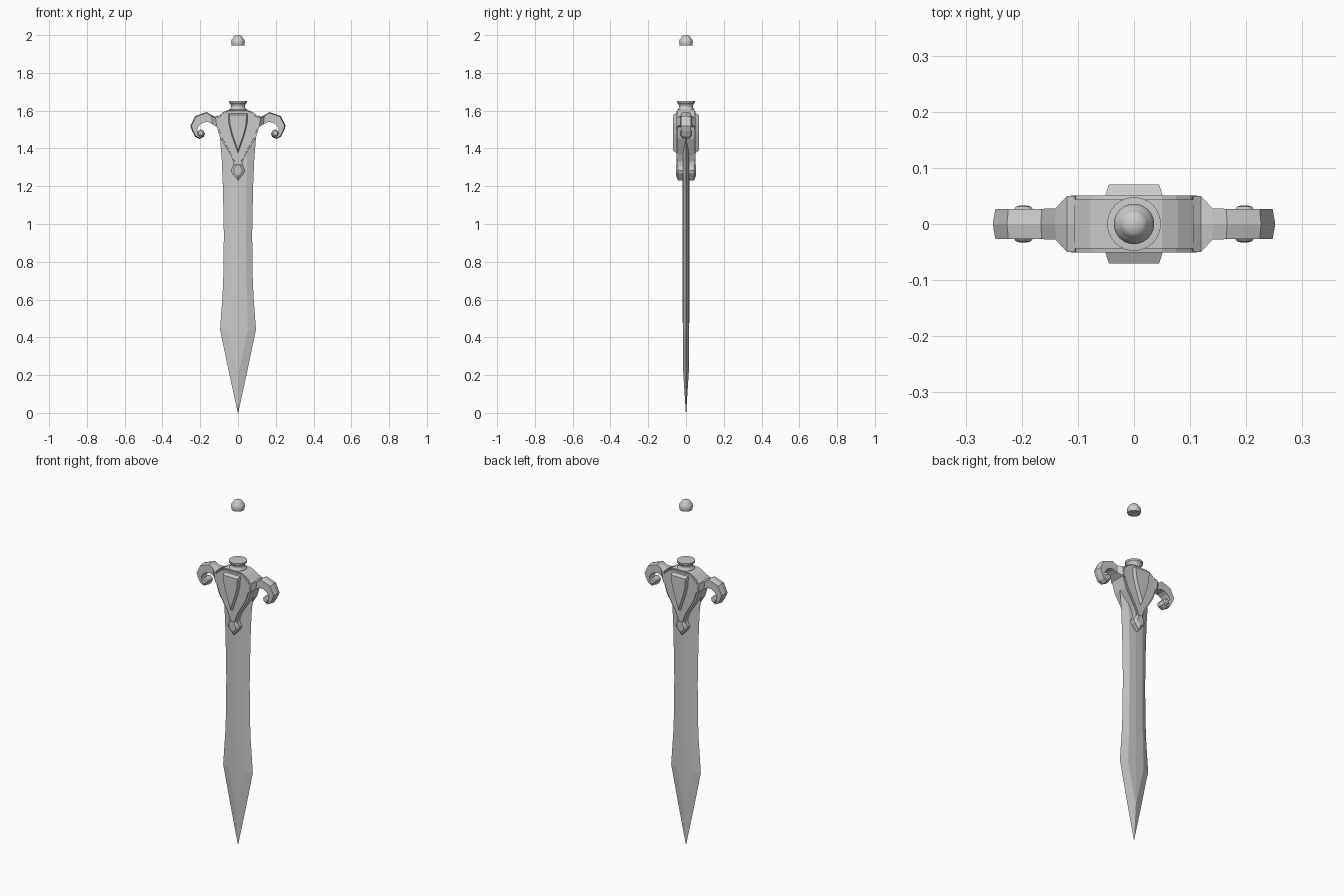
import bpy, bmesh, math
from mathutils import Vector


def loft(name, rings, bevel=0.0):
    """Skin a list of equal-length point rings and cap both ends."""
    bm = bmesh.new()
    vs = [[bm.verts.new(p) for p in r] for r in rings]
    n = len(rings[0])
    for a, b in zip(vs, vs[1:]):
        for i in range(n):
            j = (i + 1) % n
            bm.faces.new((a[i], a[j], b[j], b[i]))
    bm.faces.new(vs[0])
    bm.faces.new(vs[-1])
    bmesh.ops.remove_doubles(bm, verts=bm.verts, dist=1e-5)
    bmesh.ops.recalc_face_normals(bm, faces=bm.faces)
    me = bpy.data.meshes.new(name)
    bm.to_mesh(me)
    bm.free()
    ob = bpy.data.objects.new(name, me)
    bpy.context.collection.objects.link(ob)
    if bevel:
        m = ob.modifiers.new("bevel", "BEVEL")
        m.width, m.segments, m.limit_method = bevel, 1, "ANGLE"
    return ob


def smooth(ob):
    bpy.ops.object.select_all(action="DESELECT")
    ob.select_set(True)
    bpy.context.view_layer.objects.active = ob
    bpy.ops.object.shade_smooth_by_angle(angle=math.radians(35))


def mirrored(half):
    """Close a right-half outline (top to bottom) across x = 0."""
    return half + [(-x, z) for x, z in reversed(half) if x > 0]


def plate(name, half, layers, bevel=0.0):
    """Front outline stacked along y; layers are (y, scale) about a centre."""
    pts = mirrored(half)
    cz = (max(z for _, z in pts) * 0.65 + min(z for _, z in pts) * 0.35)
    return loft(name, [[(x * s, y, cz + (z - cz) * s) for x, z in pts]
                       for y, s in layers], bevel)


def lathe(name, prof, centre=(0, 0, 0), axis="z", n=24):
    c = Vector(centre)
    rings = []
    for r, h in prof:
        ring = []
        for k in range(n):
            a = 2 * math.pi * k / n
            u, v = r * math.cos(a), r * math.sin(a)
            ring.append(c + Vector((u, v, h) if axis == "z" else (u, h, v)))
        rings.append(ring)
    ob = loft(name, rings)
    smooth(ob)
    return ob


# Blade: (z, half width, flat half width, flat depth, ridge depth)
stations = [(0.0, 0.001, 0.0005, 0.0005, 0.001), (0.22, 0.049, 0.005, 0.014, 0.015),
            (0.44, 0.095, 0.052, 0.015, 0.017), (0.62, 0.082, 0.047, 0.015, 0.018),
            (0.74, 0.077, 0.045, 0.015, 0.018), (0.95, 0.075, 0.043, 0.015, 0.018),
            (1.2, 0.08, 0.045, 0.015, 0.018), (1.34, 0.086, 0.048, 0.015, 0.018),
            (1.48, 0.097, 0.052, 0.015, 0.018)]
loft("blade", [[(w, 0, z), (f, d, z), (0, r, z), (-f, d, z),
                (-w, 0, z), (-f, -d, z), (0, -r, z), (f, -d, z)]
               for z, w, f, d, r in stations])

# Guard body, tapering to the lower neck
body = [(0.05, 1.605), (0.078, 1.592), (0.108, 1.568), (0.12, 1.545), (0.108, 1.5),
        (0.092, 1.45), (0.04, 1.365), (0.025, 1.33), (0.022, 1.29)]
plate("guard_body", body, [(-0.044, 1), (0.044, 1)])

# Raised face of the guard and its panel and drop, front and back
face = [(0.05, 1.6), (0.075, 1.588), (0.101, 1.566), (0.113, 1.542), (0.1, 1.5),
        (0.084, 1.453), (0.034, 1.367), (0.017, 1.33), (0.013, 1.295)]
panel = [(0.052, 1.587), (0.05, 1.535), (0.036, 1.475), (0.0, 1.372)]
drop = [(0.016, 1.325), (0.037, 1.283), (0.032, 1.268), (0.0, 1.23)]
for side, label in ((-1, "front"), (1, "back")):
    plate("guard_face_" + label, face, [(side * 0.042, 1), (side * 0.051, 0.99)])
    plate("panel_" + label, panel, [(side * 0.048, 1), (side * 0.07, 0.86)])
    plate("drop_" + label, drop, [(side * 0.01, 1), (side * 0.042, 1),
                                  (side * 0.053, 0.6)])

# Curled arms: (outer x, outer z, inner x, inner z, half depth)
arm = [(0.105, 1.572, 0.1, 1.505, 0.05), (0.119, 1.562, 0.112, 1.513, 0.05),
       (0.14, 1.572, 0.135, 1.528, 0.028), (0.165, 1.588, 0.16, 1.54, 0.027),
       (0.192, 1.579, 0.182, 1.538, 0.027), (0.224, 1.567, 0.202, 1.526, 0.027),
       (0.247, 1.518, 0.215, 1.508, 0.027), (0.238, 1.493, 0.216, 1.497, 0.026),
       (0.224, 1.466, 0.21, 1.485, 0.025), (0.204, 1.455, 0.202, 1.478, 0.024),
       (0.184, 1.465, 0.195, 1.48, 0.022), (0.178, 1.483, 0.192, 1.484, 0.02)]
for s, label in ((-1, "left"), (1, "right")):
    rings = []
    for ox, oz, ix, iz, h in arm:
        o, i = Vector((s * ox, 0, oz)), Vector((s * ix, 0, iz))
        y = Vector((0, h, 0))
        ridge = o + (o - i).normalized() * 0.005
        rings.append([o - y, ridge, o + y, i + y, i - y])
    loft("arm_" + label, rings)
    # Rounded button in the middle of the curl
    lathe("curl_button_" + label,
          [(0.005, -0.033), (0.013, -0.031), (0.019, -0.024), (0.019, 0.024),
           (0.013, 0.031), (0.005, 0.033)], (s * 0.197, 0, 1.481), "y", 12)

# Collar above the guard and the separate pommel cap
lathe("collar", [(0.046, 1.59), (0.046, 1.607), (0.038, 1.615), (0.036, 1.622),
                 (0.039, 1.632), (0.047, 1.64), (0.048, 1.65), (0.038, 1.651)])
lathe("pommel", [(0.033, 1.944), (0.035, 1.95), (0.036, 1.965), (0.034, 1.975),
                 (0.027, 1.983), (0.025, 1.986), (0.023, 1.991), (0.017, 1.996),
                 (0.009, 1.999), (0.002, 2.0)])
